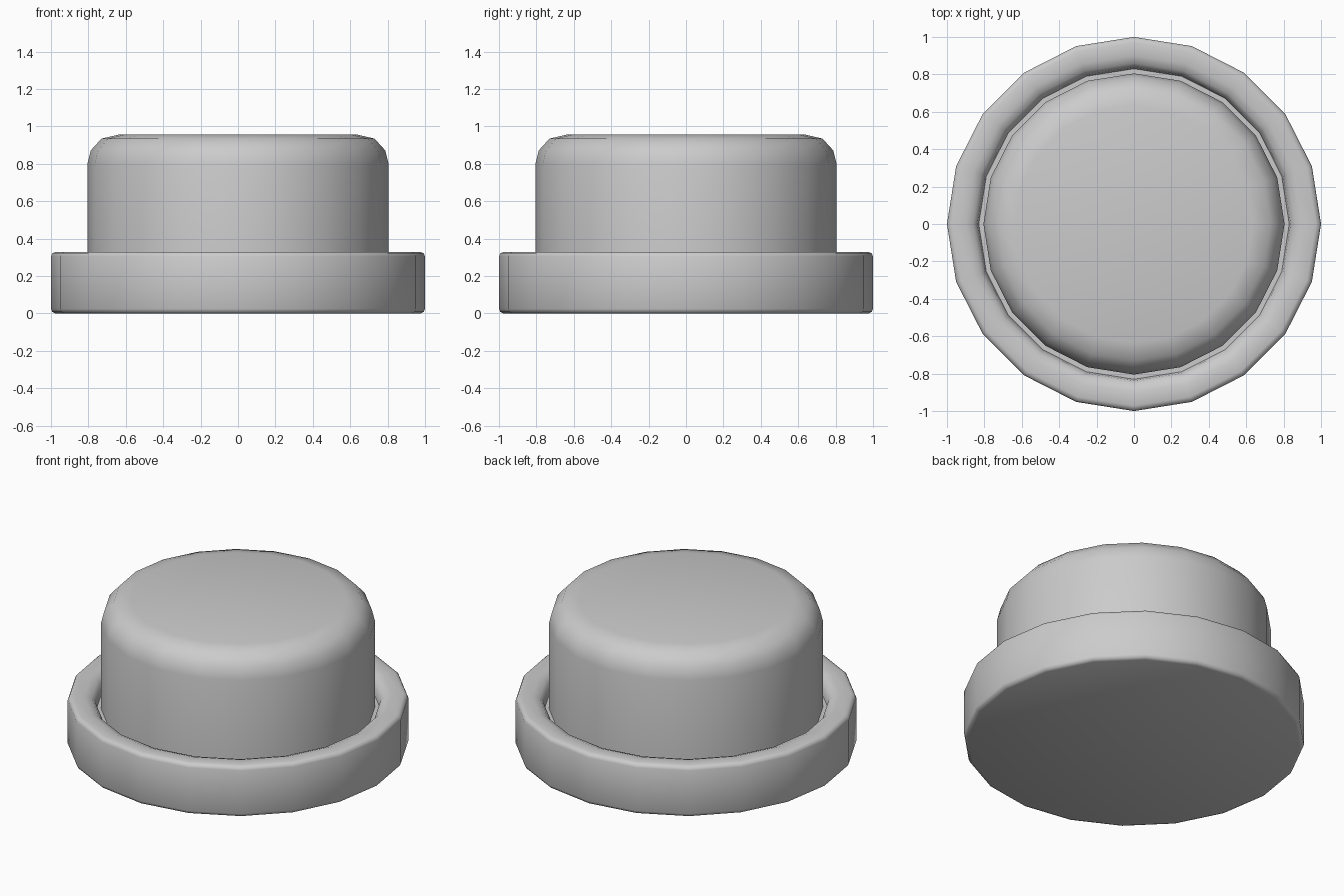
import bpy, bmesh, math

if "Cube" in bpy.data.objects:
    bpy.data.objects.remove(bpy.data.objects["Cube"])

SIDES = 20


def lathe(name, profile):
    """Revolve (radius, height) points around z; radius 0 closes to a pole."""
    bm = bmesh.new()
    rings = []
    for r, z in profile:
        if r == 0:
            rings.append([bm.verts.new((0, 0, z))])
        else:
            rings.append([bm.verts.new((r * math.cos(2 * math.pi * i / SIDES),
                                        r * math.sin(2 * math.pi * i / SIDES), z))
                          for i in range(SIDES)])
    for a, b in zip(rings, rings[1:]):
        for i in range(SIDES):
            j = (i + 1) % SIDES
            quad = [a[i % len(a)], a[j % len(a)], b[j % len(b)], b[i % len(b)]]
            bm.faces.new(list(dict.fromkeys(quad)))
    bmesh.ops.recalc_face_normals(bm, faces=bm.faces)
    mesh = bpy.data.meshes.new(name)
    bm.to_mesh(mesh)
    bm.free()
    obj = bpy.data.objects.new(name, mesh)
    bpy.context.collection.objects.link(obj)
    bpy.ops.object.select_all(action='DESELECT')
    obj.select_set(True)
    bpy.context.view_layer.objects.active = obj
    bpy.ops.object.shade_smooth_by_angle(angle=math.radians(50))
    return obj


# Base ring: bevelled outside, softened inner lip, shallow recess floor
lathe("base_ring", [
    (0, 0), (0.975, 0), (0.993, 0.008), (1.0, 0.025),
    (1.0, 0.305), (0.992, 0.323), (0.972, 0.33), (0.90, 0.33),
    (0.86, 0.315), (0.838, 0.29), (0.83, 0.25), (0, 0.25)])

# Push cap: straight wall rounding over to a flat top
lathe("push_cap", [
    (0, 0.24), (0.805, 0.24), (0.805, 0.80), (0.787, 0.872),
    (0.73, 0.935), (0.635, 0.957), (0, 0.957)])
